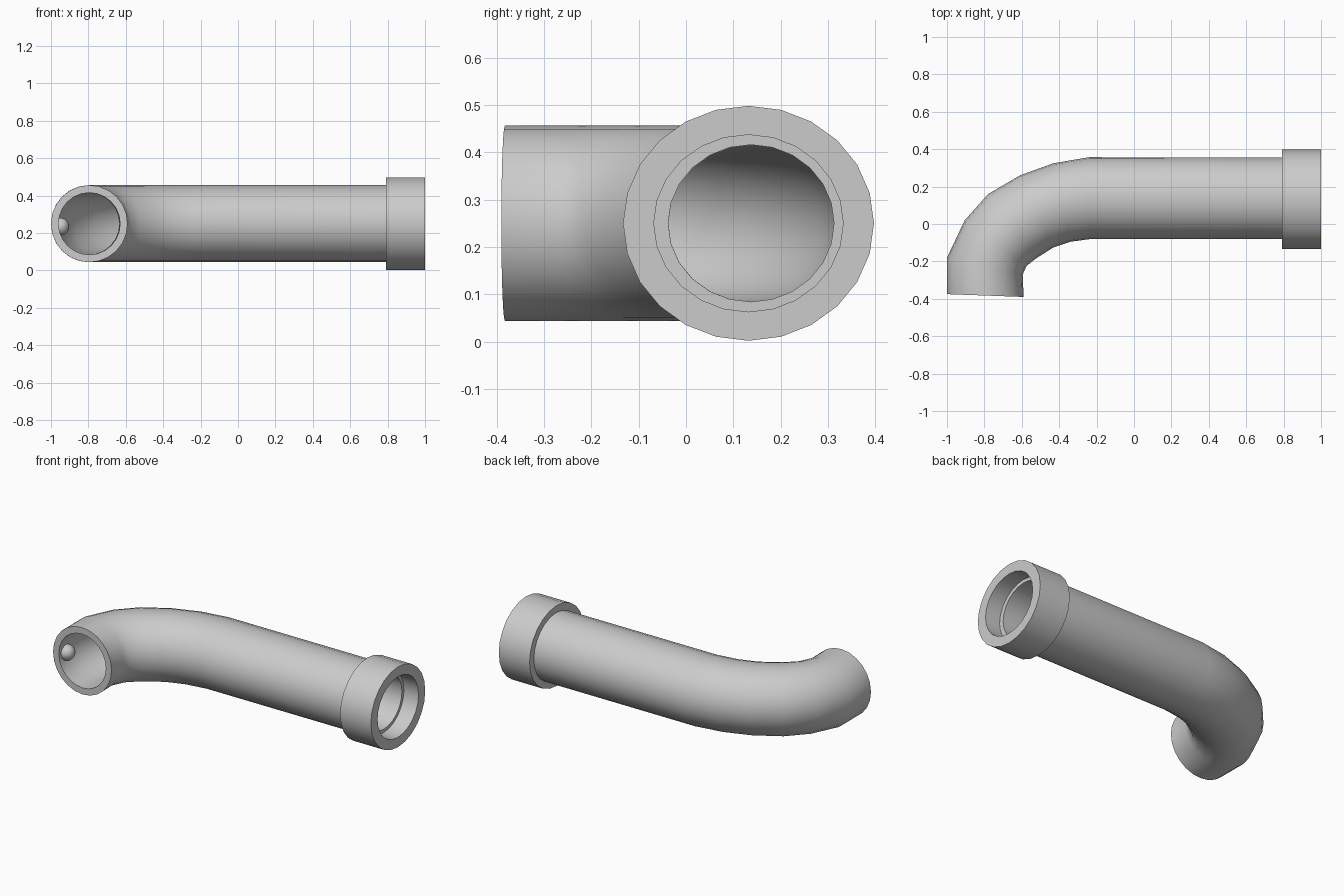
import bpy, bmesh, math
from mathutils import Vector

if "Cube" in bpy.data.objects:
    bpy.data.objects.remove(bpy.data.objects["Cube"], do_unlink=True)

SIDES = 24
MID_Z = 0.25

grey = bpy.data.materials.new("pipe_grey")
grey.use_nodes = True
colour = (0.6, 0.6, 0.6, 1)
grey.diffuse_color = colour
grey.node_tree.nodes["Principled BSDF"].inputs["Base Color"].default_value = colour


def finish(obj, angle):
    obj.data.materials.append(grey)
    bpy.ops.object.select_all(action="DESELECT")
    obj.select_set(True)
    bpy.context.view_layer.objects.active = obj
    bpy.ops.object.shade_smooth_by_angle(angle=math.radians(angle))


def section(outer, inner, height, scale=1):
    """Elliptical ring between two plan points, with its half height."""
    a, b = Vector((*outer, MID_Z)), Vector((*inner, MID_Z))
    centre, half = (a + b) / 2, (a - b) / 2 * scale
    up = Vector((0, 0, height * scale))
    steps = [2 * math.pi * i / SIDES for i in range(SIDES)]
    return [centre + half * math.cos(t) + up * math.sin(t) for t in steps]


def closed_sweep(name, sections, angle):
    """Bridge the rings in order and join the last one to the first."""
    bm = bmesh.new()
    rings = [[bm.verts.new(p) for p in s] for s in sections]
    for k, ring in enumerate(rings):
        after = rings[(k + 1) % len(rings)]
        for i in range(SIDES):
            j = (i + 1) % SIDES
            bm.faces.new((ring[i], ring[j], after[j], after[i]))
    bmesh.ops.recalc_face_normals(bm, faces=bm.faces)
    mesh = bpy.data.meshes.new(name)
    bm.to_mesh(mesh)
    bm.free()
    obj = bpy.data.objects.new(name, mesh)
    bpy.context.collection.objects.link(obj)
    finish(obj, angle)


# Bent pipe: outside and inside plan points of each joint, mouth first
joints = [
    ((-1.0, -0.375), (-0.59, -0.39)),
    ((-1.0, -0.18), (-0.595, -0.27)),
    ((-0.905, 0.02), (-0.575, -0.225)),
    ((-0.78, 0.16), (-0.525, -0.185)),
    ((-0.61, 0.26), (-0.43, -0.125)),
    ((-0.43, 0.325), (-0.34, -0.095)),
    ((-0.24, 0.357), (-0.23, -0.08)),
    ((0.9, 0.355), (0.9, -0.08)),
]
PIPE_H, BORE = 0.206, 0.805
outside = [section(a, b, PIPE_H) for a, b in joints]
bore = [section(a, b, PIPE_H, BORE) for a, b in reversed(joints)]
closed_sweep("bent_pipe", outside + bore, 40)

# Socket collar around the straight end
COLLAR_Y = 0.132


def collar_ring(x, width, height):
    return section((x, COLLAR_Y + width), (x, COLLAR_Y - width), height)


closed_sweep("end_collar", [
    collar_ring(0.79, 0.265, 0.248),
    collar_ring(1.0, 0.265, 0.248),
    collar_ring(1.0, 0.2, 0.187),
    collar_ring(0.79, 0.2, 0.187),
], 40)

# Small knob on the wall inside the mouth
bpy.ops.mesh.primitive_uv_sphere_add(
    segments=20, ring_count=12, radius=0.047, location=(-0.95, -0.31, 0.235))
knob = bpy.context.object
knob.name = "inner_knob"
finish(knob, 60)
